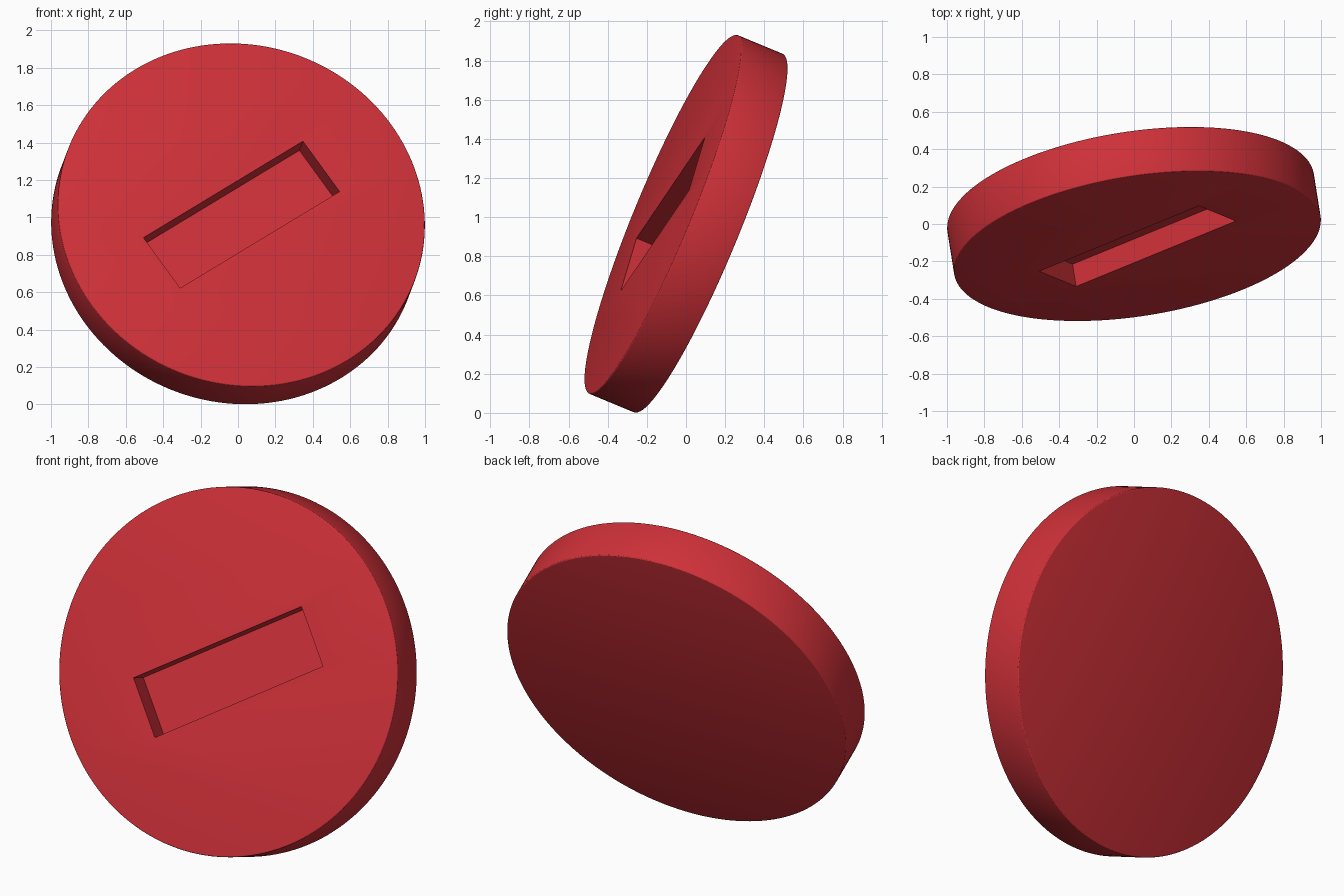
import bpy, math
from mathutils import Vector, Matrix

if "Cube" in bpy.data.objects:
    bpy.data.objects.remove(bpy.data.objects["Cube"])

# Tilted frame: w = disc axis (out of the slotted face), u = long side of slot
w = Vector((0.145, -0.914, 0.379)).normalized()
u = Vector((0.853, 0.349, 0.516))
u = (u - w * u.dot(w)).normalized()
v = w.cross(u)
frame = Matrix.Translation((0, 0, 0.966)) @ Matrix((u, v, w)).transposed().to_4x4()

RADIUS, THICK = 0.9916, 0.26
SLOT = (1.056, 0.343, 0.13)   # length, width, depth

# Disc with finely eased rims
bpy.ops.mesh.primitive_cylinder_add(vertices=160, radius=RADIUS, depth=THICK)
disc = bpy.context.object
disc.name = "disc"
bev = disc.modifiers.new("rim", 'BEVEL')
bev.width, bev.segments = 0.008, 3
bev.limit_method, bev.angle_limit = 'ANGLE', math.radians(40)
bpy.ops.object.modifier_apply(modifier="rim")

# Rectangular pocket in the front face
bpy.ops.mesh.primitive_cube_add(size=1, location=(0, 0, THICK / 2))
cutter = bpy.context.object
cutter.name = "slot_cutter"
cutter.scale = (SLOT[0], SLOT[1], SLOT[2] * 2)
cutter.hide_render = True
bpy.context.view_layer.update()

bpy.ops.object.select_all(action='DESELECT')
disc.select_set(True)
bpy.context.view_layer.objects.active = disc
cut = disc.modifiers.new("slot", 'BOOLEAN')
cut.operation, cut.solver, cut.object = 'DIFFERENCE', 'EXACT', cutter
bpy.ops.object.modifier_apply(modifier="slot")
bpy.data.objects.remove(cutter)

# Shading, tilt and colour
bpy.ops.object.shade_smooth_by_angle(angle=math.radians(25))
disc.matrix_world = frame
red = bpy.data.materials.new("red")
red.diffuse_color = (0.62, 0.03, 0.04, 1)
red.use_nodes = True
red.node_tree.nodes["Principled BSDF"].inputs["Base Color"].default_value = red.diffuse_color
disc.data.materials.clear()
disc.data.materials.append(red)
